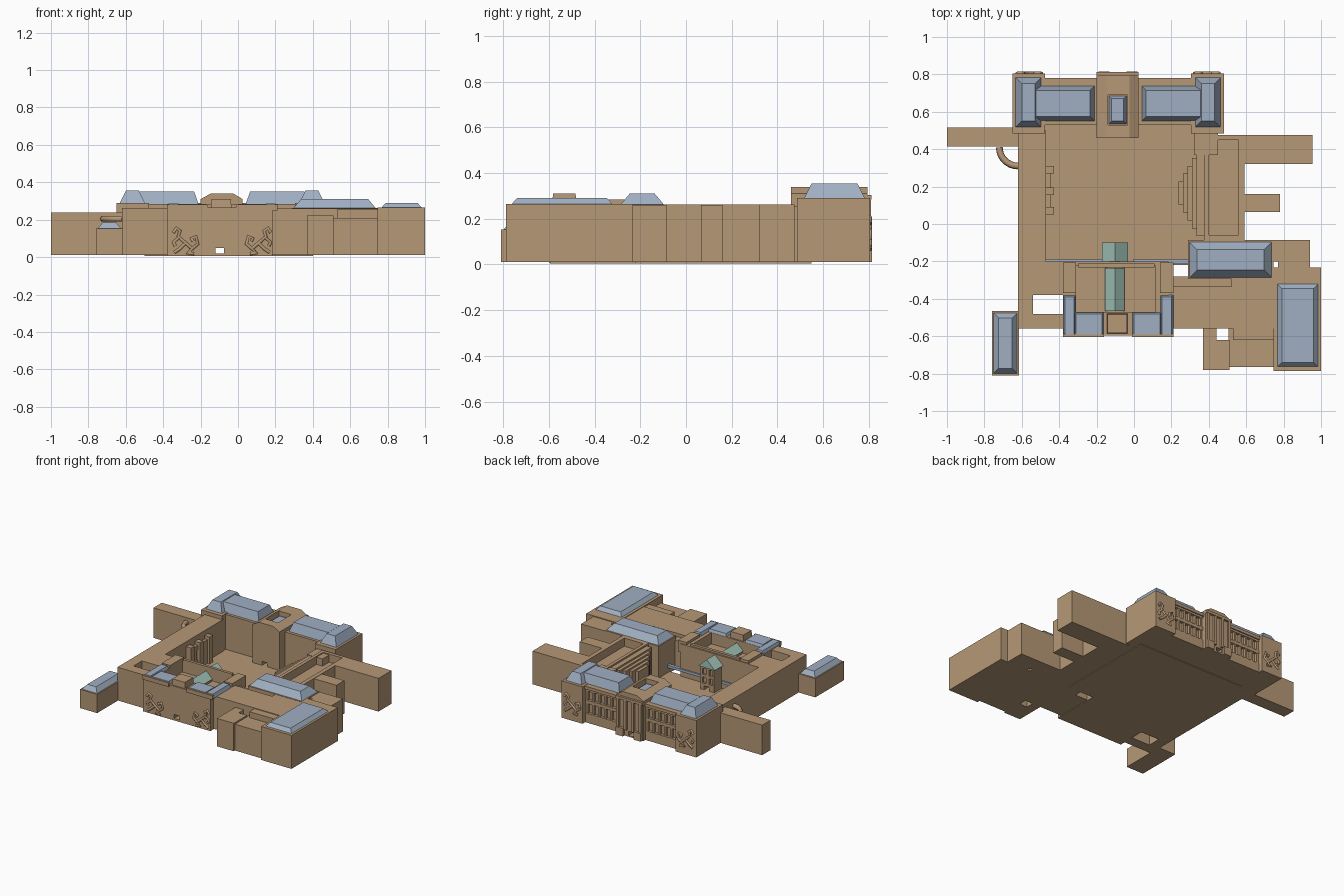
import bpy, bmesh, math
from mathutils import Vector

cube = bpy.data.objects.get("Cube")
if cube:
    bpy.data.objects.remove(cube, do_unlink=True)


def material(name, rgb):
    m = bpy.data.materials.new(name)
    m.use_nodes = True
    m.diffuse_color = (*rgb, 1)
    bsdf = m.node_tree.nodes["Principled BSDF"]
    bsdf.inputs["Base Color"].default_value = (*rgb, 1)
    bsdf.inputs["Roughness"].default_value = 0.8
    return m


STONE = material("sandstone", (0.47, 0.315, 0.185))
SLATE = material("blue_grey_slate", (0.35, 0.43, 0.54))
COPPER = material("pale_green_copper", (0.37, 0.57, 0.50))
CX = -0.085  # symmetry axis of the front and rear ranges


def add(name, bm, mat):
    bmesh.ops.recalc_face_normals(bm, faces=bm.faces)
    me = bpy.data.meshes.new(name)
    bm.to_mesh(me)
    bm.free()
    me.materials.append(mat)
    ob = bpy.data.objects.new(name, me)
    bpy.context.collection.objects.link(ob)
    return ob


def box(name, x0, x1, y0, y1, z0, z1, mat=STONE, inset=0.0):
    """Box whose top can be drawn inwards to make a hipped roof."""
    bm = bmesh.new()
    bmesh.ops.create_cube(bm, size=1)
    for v in bm.verts:
        top = v.co.z > 0
        i = inset if top else 0
        v.co = (x1 - i if v.co.x > 0 else x0 + i,
                y1 - i if v.co.y > 0 else y0 + i, z1 if top else z0)
    return add(name, bm, mat)


def prism(name, profile, y0, y1, mat=STONE):
    """Extrude an x-z profile along y."""
    bm = bmesh.new()
    face = bm.faces.new([bm.verts.new((x, y0, z)) for x, z in profile])
    new = bmesh.ops.extrude_face_region(bm, geom=[face])["geom"]
    bmesh.ops.translate(bm, vec=(0, y1 - y0, 0),
                        verts=[g for g in new if isinstance(g, bmesh.types.BMVert)])
    return add(name, bm, mat)


def pair(name, x0, x1, *rest, **kw):
    """A box and its mirror about the range axis."""
    box(name + "_right", x0, x1, *rest, **kw)
    box(name + "_left", 2 * CX - x1, 2 * CX - x0, *rest, **kw)


def cut(ob, x0, x1, y0, y1, z0, z1):
    cutter = box("cutter", x0, x1, y0, y1, z0, z1)
    cutter.hide_render = True
    mod = ob.modifiers.new("opening", "BOOLEAN")
    mod.object, mod.operation, mod.solver = cutter, "DIFFERENCE", "EXACT"
    bpy.context.view_layer.objects.active = ob
    bpy.ops.object.modifier_apply(modifier=mod.name)
    bpy.data.objects.remove(cutter, do_unlink=True)


def tube(name, paths, radius):
    cu = bpy.data.curves.new(name, "CURVE")
    cu.dimensions = "3D"
    cu.bevel_depth, cu.bevel_resolution, cu.use_fill_caps = radius, 1, True
    for path in paths:
        sp = cu.splines.new("POLY")
        sp.points.add(len(path) - 1)
        for p, co in zip(sp.points, path):
            p.co = (*co, 1)
    cu.materials.append(STONE)
    ob = bpy.data.objects.new(name, cu)
    bpy.context.collection.objects.link(ob)


def tunnel(ob):
    cut(ob, -0.12, -0.075, -1, 1, 0.02, 0.05)


# Courtyard floor
box("courtyard_floor", -0.5, 0.4, -0.22, 0.55, 0.005, 0.02)

# Rear range: bar, corner pavilions, roofs
tunnel(box("rear_bar", -0.6, 0.43, 0.53, 0.75, 0.01, 0.285))
pair("rear_corner", -0.65, -0.475, 0.485, 0.805, 0.01, 0.29)
pair("rear_corner_roof", -0.635, -0.495, 0.515, 0.785, 0.285, 0.355, mat=SLATE, inset=0.035)
pair("rear_bar_roof", -0.55, -0.21, 0.55, 0.74, 0.28, 0.352, mat=SLATE, inset=0.025)
pair("rear_cornice", -0.48, -0.19, 0.74, 0.78, 0.265, 0.288)

# Rear central pavilion with faceted crown and sunken roof
crown = [(-0.2, 0.01), (-0.2, 0.31), (-0.145, 0.34), (-0.025, 0.34), (0.025, 0.31), (0.025, 0.01)]
pavilion = prism("rear_pavilion", crown, 0.46, 0.795)
cut(pavilion, -0.14, -0.035, 0.53, 0.69, 0.28, 0.5)
tunnel(pavilion)
box("pavilion_skylight", -0.14, -0.035, 0.53, 0.69, 0.275, 0.315, SLATE, 0.02)
for i in range(4):
    x = -0.19 + i * 0.063
    box(f"pavilion_pilaster_{i}", x, x + 0.02, 0.79, 0.81, 0.06, 0.29)
pair("pavilion_porch", -0.19, -0.13, 0.79, 0.815, 0.01, 0.07)
box("pavilion_lintel", -0.2, 0.025, 0.79, 0.812, 0.285, 0.305)

# Rear window grid made by raised piers and belts
for i in range(6):
    x = -0.47 + i * 0.05
    pair(f"rear_pier_{i}", x, x + 0.016, 0.745, 0.77, 0.05, 0.27)
for z, h in ((0.01, 0.07), (0.155, 0.025), (0.25, 0.03)):
    pair(f"rear_belt_{int(z * 100)}", -0.475, -0.2, 0.745, 0.772, z, z + h)

# Front range around a small sunken court
court = box("front_range", -0.38, 0.185, -0.595, -0.2, 0.005, 0.265)
cut(court, -0.31, 0.115, -0.47, -0.225, 0.18, 0.5)
tunnel(court)
pair("front_roof", -0.38, -0.31, -0.6, -0.38, 0.26, 0.287, mat=SLATE, inset=0.01)
pair("front_roof_wing", -0.32, -0.16, -0.6, -0.47, 0.26, 0.285, mat=SLATE, inset=0.01)
pair("front_back_tower", -0.38, -0.31, -0.37, -0.205, 0.2, 0.285)
pair("front_parapet", -0.38, -0.16, -0.603, -0.585, 0.25, 0.282)
box("gate_head", -0.15, -0.03, -0.59, -0.475, 0.2, 0.31, STONE, 0.008)
box("court_back_parapet", -0.3, 0.11, -0.232, -0.21, 0.2, 0.28)


def gable(name, x0, x1, y0, y1, z0, z1):
    prism(name, [(x0, z0), ((x0 + x1) / 2, z1), (x1, z0)], y0, y1, COPPER)


# Copper gabled hall and stair tower on the courtyard side
gable("hall_roof", -0.155, -0.05, -0.465, -0.235, 0.2, 0.25)
box("hall_walls", -0.15, -0.055, -0.465, -0.235, 0.17, 0.2)
tower = box("stair_tower", -0.16, -0.045, -0.205, -0.11, 0.01, 0.2)
for z in (0.07, 0.135):
    for x in (-0.147, -0.09):
        cut(tower, x, x + 0.03, -0.125, 0, z, z + 0.045)
tunnel(tower)
gable("stair_tower_roof", -0.172, -0.033, -0.205, -0.1, 0.195, 0.26)
box("stair_tower_gable", -0.12, -0.085, -0.12, -0.108, 0.19, 0.225)
pair("gallery_roof", -0.47, -0.165, -0.215, -0.19, 0.06, 0.08, mat=SLATE)
box("gallery_roof_end", 0.1, 0.3, -0.215, -0.19, 0.06, 0.08, SLATE)

# West range, with a light well at its south end
box("west_range", -0.62, -0.47, -0.38, 0.5, 0.01, 0.262)
box("west_cross_range", -0.47, -0.38, -0.38, -0.2, 0.01, 0.262)
box("west_well_wall", -0.62, -0.54, -0.56, -0.38, 0.01, 0.262)
box("west_front_wall", -0.54, -0.38, -0.56, -0.48, 0.01, 0.262)
portal = box("west_portal", -0.475, -0.445, 0.08, 0.28, 0.02, 0.2)
cut(portal, -0.455, -0.4, 0.145, 0.215, 0.09, 0.17)
box("west_portal_window", -0.457, -0.452, 0.145, 0.215, 0.09, 0.17, COPPER)
for y in (0.05, 0.155, 0.27):
    box("west_portal_pier", -0.475, -0.428, y, y + 0.04, 0.02, 0.225)
box("west_arm", -1, -0.6, 0.415, 0.515, 0.01, 0.238)
arc = [(-0.62 + 0.1 * math.cos(a), 0.41 + 0.1 * math.sin(a), 0.205)
       for a in (math.pi * (1 + i / 16) for i in range(9))]
tube("curved_bridge", [arc], 0.018)
box("southwest_house", -0.76, -0.615, -0.81, -0.465, 0.01, 0.152)
box("southwest_house_roof", -0.752, -0.623, -0.8, -0.475, 0.15, 0.185, SLATE, 0.028)

# East range with a sunken roof and two projecting arms
east = box("east_range", 0.375, 0.592, -0.1, 0.475, 0.01, 0.262)
cut(east, 0.4, 0.56, -0.06, 0.45, 0.2, 0.5)
box("east_link", 0.32, 0.45, 0.37, 0.5, 0.01, 0.255)
box("east_long_arm", 0.58, 0.955, 0.32, 0.475, 0.01, 0.262)
box("east_short_arm", 0.58, 0.78, 0.065, 0.16, 0.01, 0.26)

# Stepped courtyard front of the east range
for i in range(5):
    half = 0.23 - i * 0.042
    box(f"east_portal_step_{i}", 0.335 - i * 0.024, 0.39, 0.165 - half, 0.165 + half,
        0.02, 0.25 - i * 0.012)

# Southeast group
box("east_cross_range", 0.29, 0.745, -0.295, -0.085, 0.01, 0.262)
box("east_cross_roof", 0.295, 0.738, -0.288, -0.095, 0.26, 0.31, SLATE, 0.042)
box("east_cross_end", 0.74, 0.94, -0.2, -0.085, 0.01, 0.258)
box("east_cross_link", 0.77, 0.94, -0.25, -0.19, 0.01, 0.258)
box("south_range", 0.18, 0.75, -0.56, -0.335, 0.01, 0.26)
box("south_range_ledge", 0.18, 0.53, -0.34, -0.28, 0.01, 0.235)
box("south_range_back", 0.52, 0.75, -0.34, -0.28, 0.01, 0.26)
box("south_annex", 0.37, 0.51, -0.78, -0.62, 0.01, 0.222)
box("south_annex_link", 0.37, 0.44, -0.63, -0.55, 0.01, 0.222)
box("south_annex_hall", 0.505, 0.75, -0.765, -0.55, 0.01, 0.21)
box("south_annex_upper", 0.53, 0.75, -0.62, -0.55, 0.2, 0.255)
box("southeast_block", 0.745, 1, -0.787, -0.232, 0.01, 0.264)
box("southeast_roof", 0.765, 0.985, -0.765, -0.32, 0.262, 0.29, SLATE, 0.025)

# Relief beasts: body with head, two legs and a curling tail
BEAST = [[(-0.065, 0.13), (-0.05, 0.155), (-0.03, 0.14), (-0.04, 0.11), (0, 0.075), (0.035, 0.045)],
         [(-0.035, 0.105), (-0.065, 0.08), (-0.055, 0.06)],
         [(0, 0.075), (-0.03, 0.045), (-0.06, 0.025)],
         [(0.035, 0.045), (0.01, 0.02), (0.045, 0.018)],
         [(0.035, 0.045), (0.065, 0.07), (0.055, 0.11), (0.03, 0.1), (0.04, 0.085)]]


def beast(name, x, y, z, flip):
    tube(name, [[(x + flip * a, y, z + b) for a, b in p] for p in BEAST], 0.01)


for side, flip in (("right", 1), ("left", -1)):
    beast("front_beast_" + side, CX - flip * 0.195, -0.595, 0, flip)
    beast("rear_beast_" + side, CX - flip * 0.475, 0.805, 0.05, flip)
